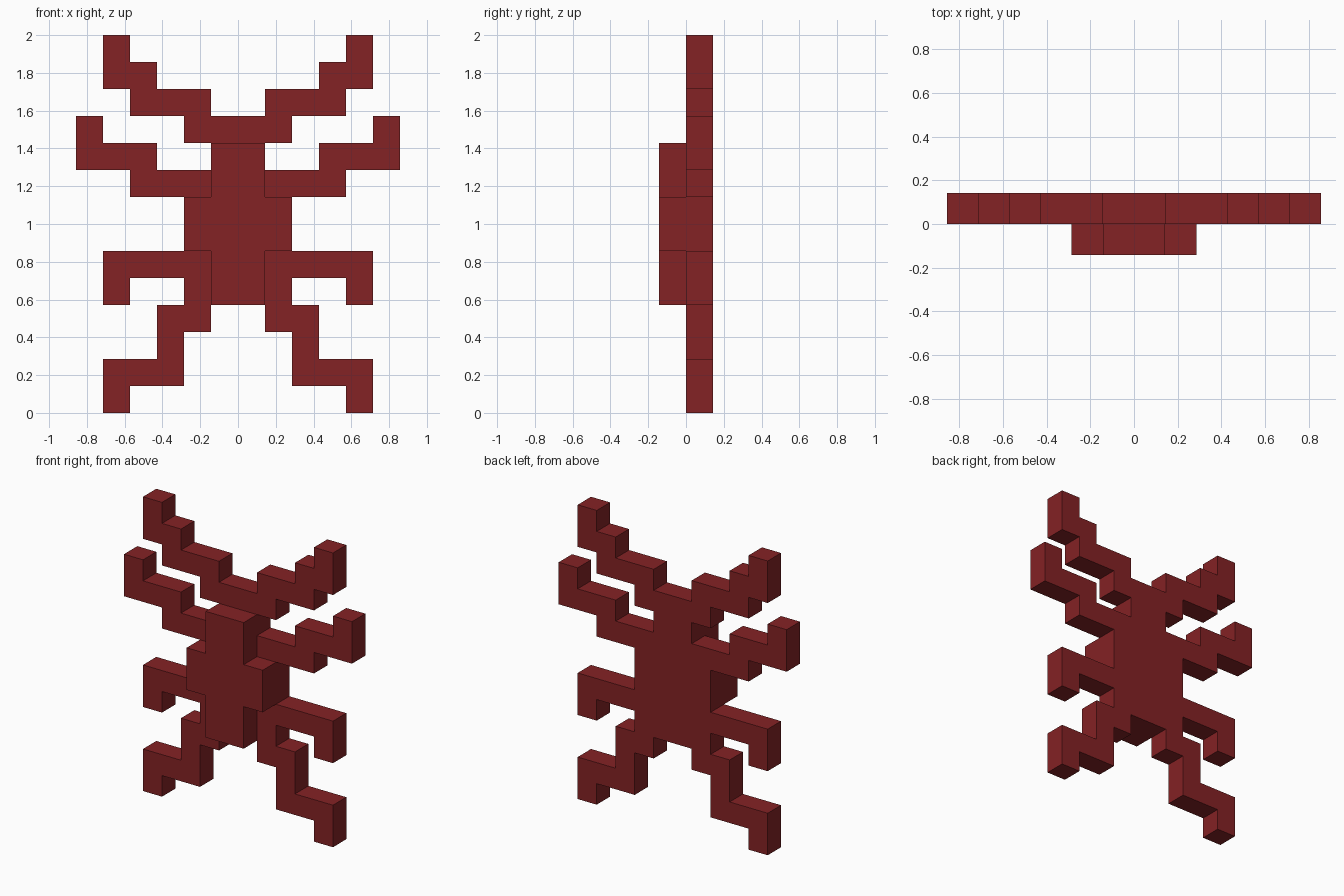
import bpy
import bmesh

cube = bpy.data.objects.get("Cube")
if cube:
    bpy.data.objects.remove(cube, do_unlink=True)

U = 1 / 7  # one block of the model

# Single dark red material
red = bpy.data.materials.new("dark_red")
red.use_nodes = True
colour = (0.231, 0.016, 0.018, 1)
red.diffuse_color = colour
red.node_tree.nodes["Principled BSDF"].inputs["Base Color"].default_value = colour


def extrude_outline(name, outline, y0, y1):
    """Flat x-z outline in block units, extruded from y0 to y1."""
    bm = bmesh.new()
    face = bm.faces.new([bm.verts.new((x * U, y0 * U, z * U)) for x, z in outline])
    top = bmesh.ops.extrude_face_region(bm, geom=[face])["geom"]
    moved = [v for v in top if isinstance(v, bmesh.types.BMVert)]
    bmesh.ops.translate(bm, verts=moved, vec=(0, (y1 - y0) * U, 0))
    bmesh.ops.recalc_face_normals(bm, faces=bm.faces)
    mesh = bpy.data.meshes.new(name)
    bm.to_mesh(mesh)
    bm.free()
    mesh.materials.append(red)
    obj = bpy.data.objects.new(name, mesh)
    bpy.context.collection.objects.link(obj)
    return obj


# Body: a two-block-deep cross, with a thin bar for the head
half = [(1, 4), (1, 6), (2, 6), (2, 8), (1, 8), (1, 10)]
extrude_outline("body", half + [(-x, z) for x, z in reversed(half)], -1, 1)
extrude_outline("head_bar", [(-2, 10), (2, 10), (2, 11), (-2, 11)], 0, 1)

# Stepped limbs, outlined on the left side and mirrored to the right
limbs = {
    "antenna": [(1, 11), (4, 11), (4, 12), (5, 12), (5, 14),
                (4, 14), (4, 13), (3, 13), (3, 12), (1, 12)],
    "front_leg": [(1, 8), (4, 8), (4, 9), (6, 9), (6, 11),
                  (5, 11), (5, 10), (3, 10), (3, 9), (1, 9)],
    "middle_leg": [(1, 5), (4, 5), (4, 4), (5, 4), (5, 6), (1, 6)],
    "hind_leg": [(1, 3), (2, 3), (2, 1), (4, 1), (4, 0), (5, 0),
                 (5, 2), (3, 2), (3, 4), (2, 4), (2, 5), (1, 5)],
}
for name, outline in limbs.items():
    for side, sign in (("left", 1), ("right", -1)):
        extrude_outline(f"{name}_{side}", [(sign * x, z) for x, z in outline], 0, 1)
